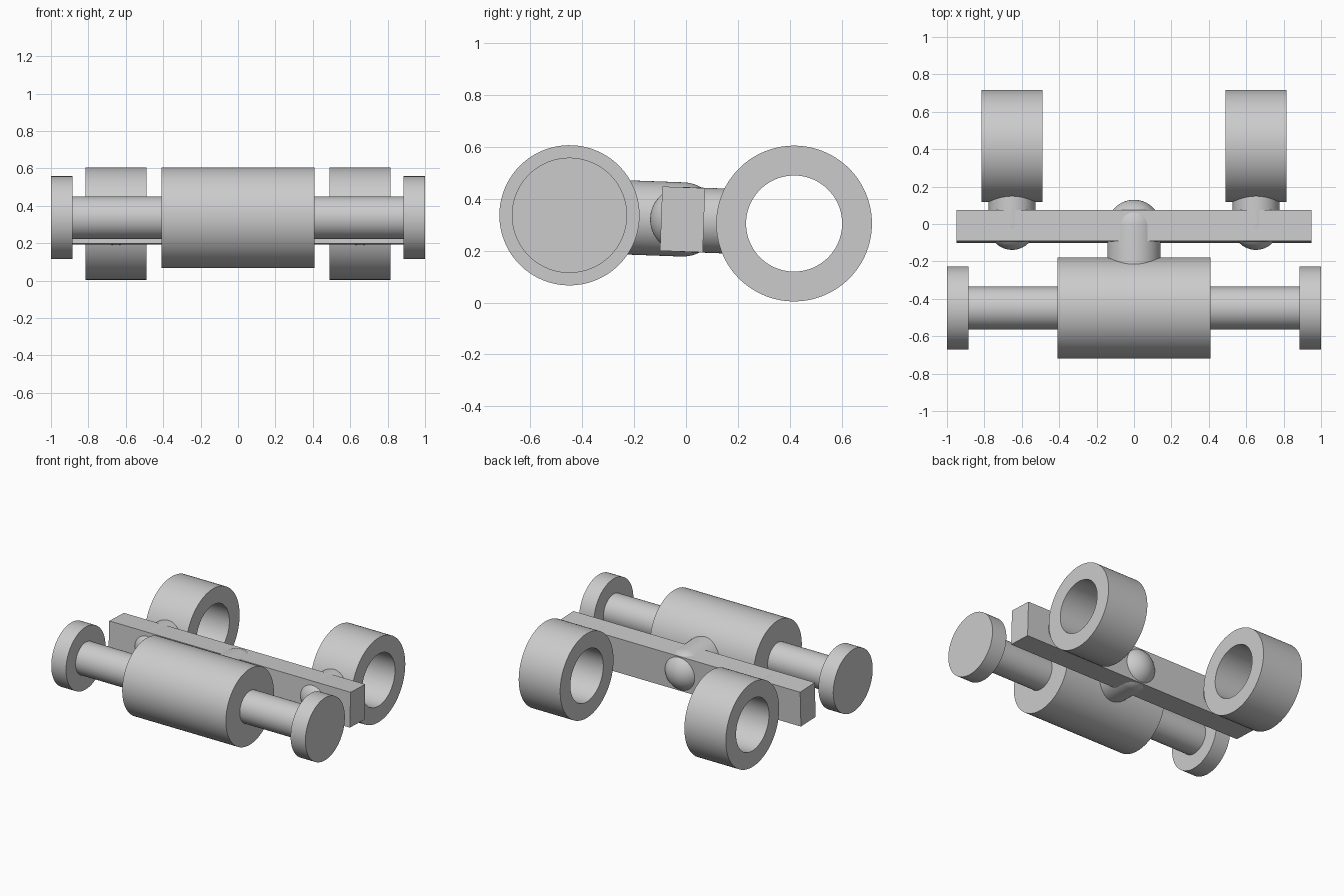
import bpy
import bmesh
from math import pi, sin, cos, radians
from mathutils import Matrix, Vector

cube = bpy.data.objects.get("Cube")
if cube:
    bpy.data.objects.remove(cube, do_unlink=True)

grey = bpy.data.materials.new("plain grey")
grey.use_nodes = True
colour = (0.6, 0.6, 0.6, 1)
grey.diffuse_color = colour
grey.node_tree.nodes["Principled BSDF"].inputs["Base Color"].default_value = colour

# The whole linkage leans slightly about the barrel axis
LEAN = Matrix.Translation((0, -0.449, 0.336)) @ Matrix.Rotation(radians(-2.1), 4, 'X')
ALONG_X = Matrix.Rotation(pi / 2, 4, 'Y')
ALONG_Y = Matrix.Rotation(-pi / 2, 4, 'X')
BAR_Y, RING_Y, WHEEL_X = 0.436, 0.866, 0.652


def finish(name, bm, place):
    bmesh.ops.recalc_face_normals(bm, faces=bm.faces)
    mesh = bpy.data.meshes.new(name)
    bm.to_mesh(mesh)
    bm.free()
    mesh.materials.append(grey)
    obj = bpy.data.objects.new(name, mesh)
    bpy.context.collection.objects.link(obj)
    obj.matrix_world = LEAN @ place
    bpy.ops.object.select_all(action='DESELECT')
    obj.select_set(True)
    bpy.context.view_layer.objects.active = obj
    bpy.ops.object.shade_smooth_by_angle(angle=radians(30))
    return obj


def lathe(name, profile, place, steps=96):
    """Spin a closed outline of (radius, height) points about local z."""
    bm = bmesh.new()
    verts = [bm.verts.new((r, 0, h)) for r, h in profile]
    edges = [bm.edges.new((a, b)) for a, b in zip(verts, verts[1:] + verts[:1])]
    bmesh.ops.spin(bm, geom=verts + edges, cent=(0, 0, 0), axis=(0, 0, 1),
                   angle=2 * pi, steps=steps, use_duplicate=False)
    bmesh.ops.remove_doubles(bm, verts=bm.verts, dist=1e-5)
    bmesh.ops.dissolve_degenerate(bm, edges=bm.edges, dist=1e-6)
    return finish(name, bm, place)


def cylinder(name, radius, start, end, place):
    return lathe(name, [(0, start), (radius, start), (radius, end), (0, end)], place)


def domed_peg(name, radius, length, place):
    """Rod with a half-sphere at its origin end."""
    arc = [(radius * sin(i * pi / 32), -radius * cos(i * pi / 32)) for i in range(17)]
    return lathe(name, arc + [(radius, length), (0, length)], place)


# Front roller: barrel, axle and end caps
cylinder("barrel", 0.27, -0.408, 0.408, ALONG_X)
for side, label in ((1, "left"), (-1, "right")):
    turn = Matrix.Rotation(side * pi / 2, 4, 'Y')
    cylinder(label + "_axle", 0.114, 0.39, 0.9, turn)
    cylinder(label + "_end_cap", 0.222, 0.884, 1.0, turn)

# Cross bar
bm = bmesh.new()
bmesh.ops.create_cube(bm, size=1)
bmesh.ops.scale(bm, vec=Vector((1.9, 0.165, 0.248)), verts=bm.verts)
finish("cross_bar", bm, Matrix.Translation((0, BAR_Y, 0)))

# Domed peg joining the bar to the barrel
domed_peg("centre_peg", 0.143, 0.26,
          Matrix.Translation((0, BAR_Y, 0)) @ Matrix.Rotation(pi / 2, 4, 'X'))

# Rear rings, each held by a domed peg
for side, label in ((1, "left"), (-1, "right")):
    domed_peg(label + "_ring_peg", 0.125, 0.2,
              Matrix.Translation((side * WHEEL_X, BAR_Y, 0)) @ ALONG_Y)
    lathe(label + "_ring",
          [(0.185, -0.163), (0.3, -0.163), (0.3, 0.163), (0.185, 0.163)],
          Matrix.Translation((side * WHEEL_X, RING_Y, 0)) @ ALONG_X)
